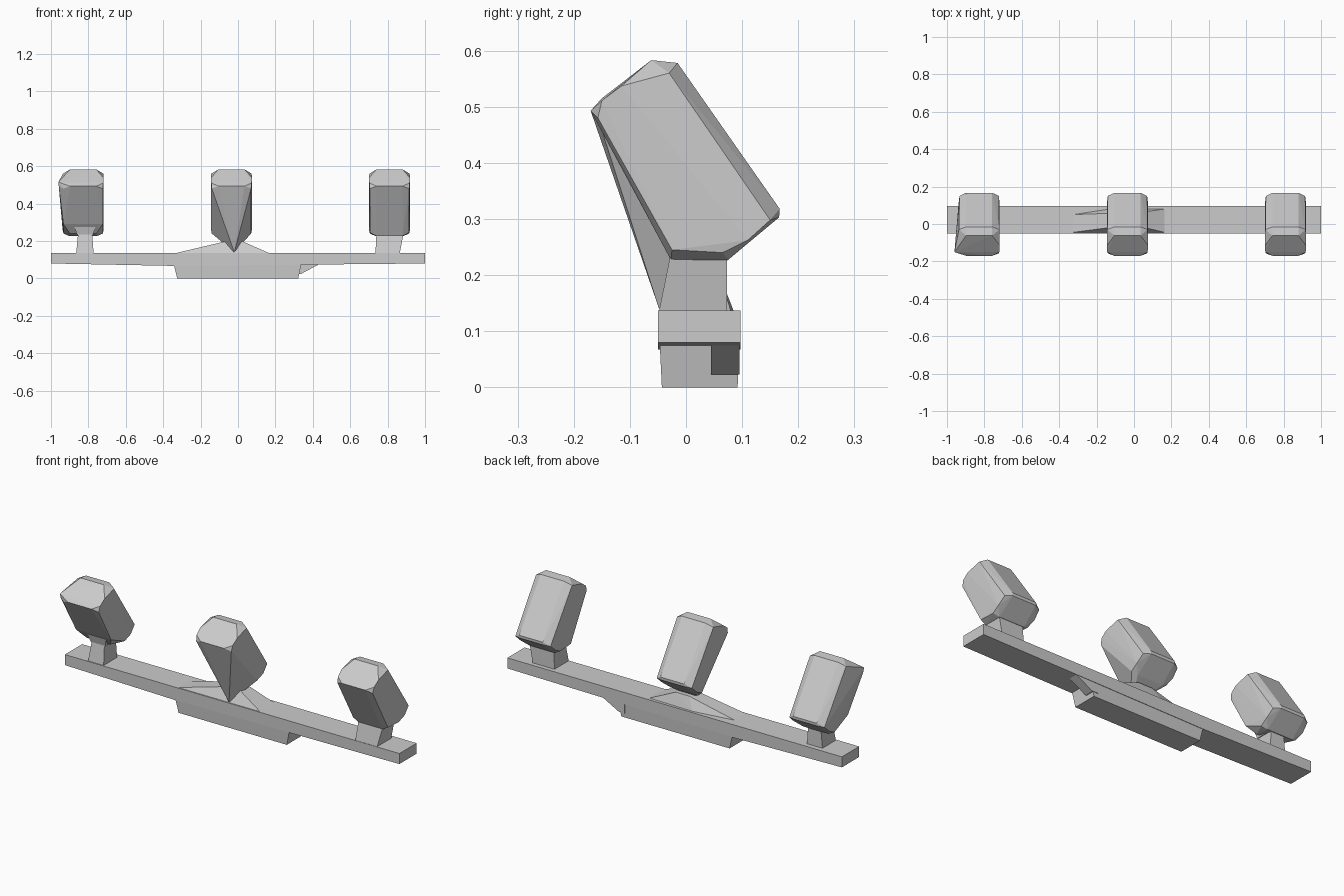
import bpy, bmesh, math
from mathutils import Vector

if "Cube" in bpy.data.objects:
    bpy.data.objects.remove(bpy.data.objects["Cube"])


def hull(name, points):
    """Flat-faced convex solid around the given points."""
    bm = bmesh.new()
    for p in points:
        bm.verts.new(p)
    res = bmesh.ops.convex_hull(bm, input=bm.verts)
    loose = [g for g in set(res["geom_interior"] + res["geom_unused"])
             if isinstance(g, bmesh.types.BMVert)]
    if loose:
        bmesh.ops.delete(bm, geom=loose, context='VERTS')
    bmesh.ops.dissolve_limit(bm, angle_limit=math.radians(1),
                             verts=bm.verts, edges=bm.edges)
    bmesh.ops.recalc_face_normals(bm, faces=bm.faces)
    me = bpy.data.meshes.new(name)
    bm.to_mesh(me)
    bm.free()
    ob = bpy.data.objects.new(name, me)
    bpy.context.collection.objects.link(ob)
    return ob


def rect(x0, x1, y0, y1, z):
    return [(x, y, z) for x in (x0, x1) for y in (y0, y1)]


# Lamp body outline: y, z and half width of each cross pair
FRONT = [(-.170, .493, .070), (-.157, .480, .105), (-.150, .511, .108),
         (-.115, .537, .110), (-.062, .583, .070), (-.015, .578, .070),
         (-.030, .560, .108)]
BACK = [(.167, .318, .070), (.166, .303, .070), (.150, .298, .105),
        (.110, .262, .110), (.075, .227, .075), (.065, .240, .105)]
BOTTOM = [(-.027, .227, .070), (-.025, .245, .104)]


def lamp(name, cx, outline, extra=()):
    pts = [(cx + s * w, y, z) for y, z, w in outline for s in (-1, 1)]
    return hull(name, pts + list(extra))


# Rail
hull("rail", rect(-1, 1, -.05, .097, .137) + rect(-1, 1, -.05, .097, .08)
     + rect(-.34, -.33, -.05, .097, .067))

# Ceiling plate below the rail, with the small wedge at its end
hull("mounting_plate", rect(-.345, .34, -.047, .095, .082)
     + rect(-.325, .322, -.043, .092, .0))
hull("plate_wedge", rect(.30, .44, .045, .095, .079)
     + rect(.30, .335, .045, .095, .023))

# Sloped saddle under the middle lamp
hull("middle_saddle", [(-.33, .05, .136), (-.33, -.045, .136),
                       (.165, -.045, .136), (.165, .08, .136),
                       (-.10, .085, .136)]
     + rect(-.06, .02, -.01, .06, .20))

# Lamps
lamp("middle_lamp", -.035, FRONT + BACK, [(-.02, -.048, .14)])
lamp("right_lamp", .81, FRONT + BACK + BOTTOM)
lamp("left_lamp", -.828, FRONT + BACK + [(-.05, .29, .105), (-.01, .24, .07)],
     [(-.96, -.15, .515), (-.958, -.145, .49)])

# Necks of the outer lamps
hull("right_neck", rect(.735, .865, -.048, .073, .136)
     + rect(.74, .885, -.027, .073, .24))
hull("left_neck", rect(-.865, -.772, -.045, .07, .136)
     + rect(-.855, -.78, -.027, .07, .24))
hull("left_neck_collar", rect(-.86, -.775, -.027, .06, .232)
     + rect(-.89, -.75, -.05, .06, .32))
